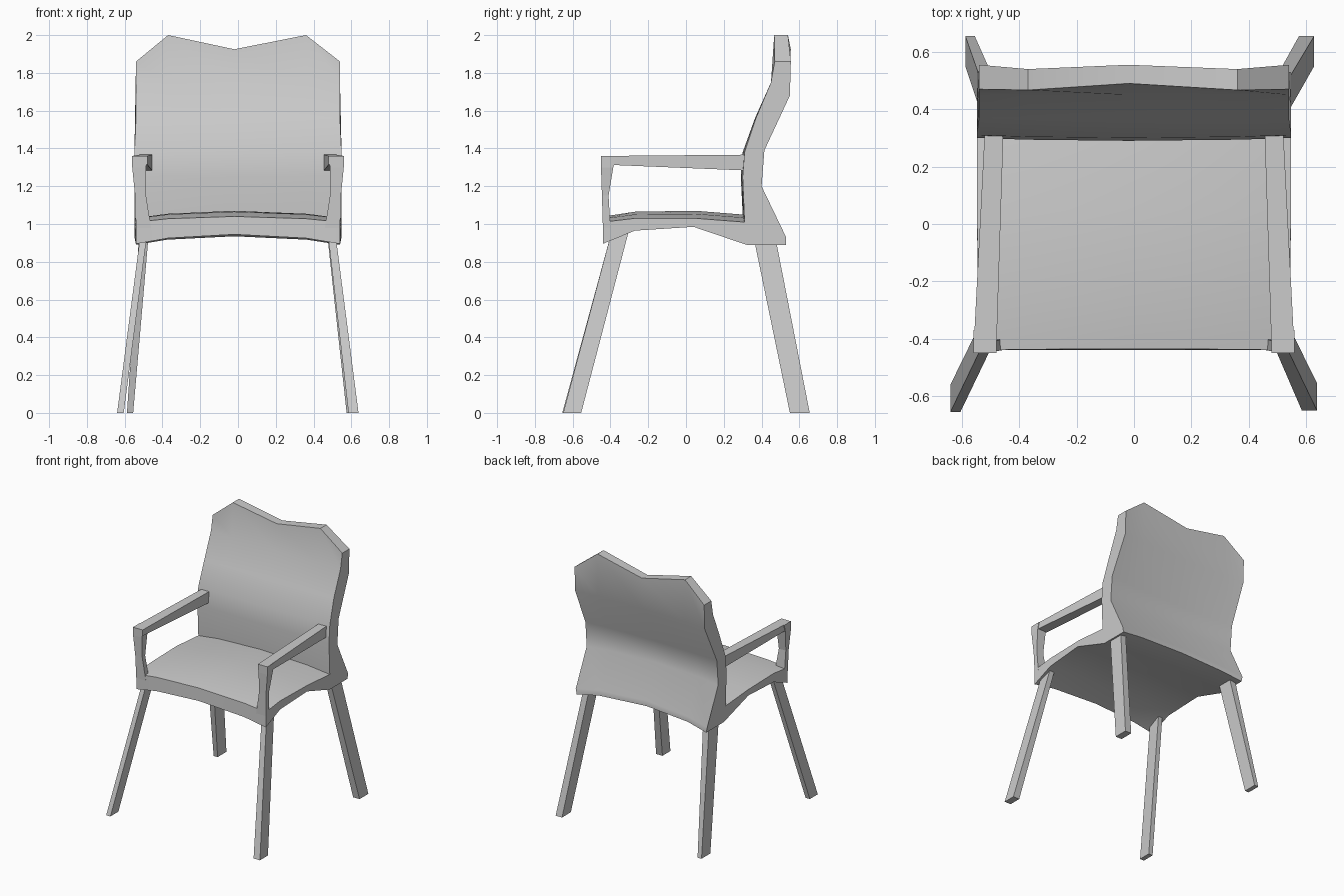
import bpy, bmesh, math

if "Cube" in bpy.data.objects:
    bpy.data.objects.remove(bpy.data.objects["Cube"])


def loft(name, sections, smooth=None):
    """Skin a row of matching closed outlines and cap both ends."""
    bm = bmesh.new()
    rings = [[bm.verts.new(p) for p in s] for s in sections]
    n = len(rings[0])
    for a, b in zip(rings, rings[1:]):
        for i in range(n):
            j = (i + 1) % n
            bm.faces.new((a[i], a[j], b[j], b[i]))
    bm.faces.new(rings[0])
    bm.faces.new(rings[-1])
    bmesh.ops.recalc_face_normals(bm, faces=bm.faces)
    me = bpy.data.meshes.new(name)
    bm.to_mesh(me)
    bm.free()
    ob = bpy.data.objects.new(name, me)
    bpy.context.collection.objects.link(ob)
    if smooth:
        bpy.ops.object.select_all(action='DESELECT')
        ob.select_set(True)
        bpy.context.view_layer.objects.active = ob
        bpy.ops.object.shade_smooth_by_angle(angle=math.radians(smooth))
    return ob


def rect(x0, x1, y0, y1, z):
    return [(x0, y0, z), (x1, y0, z), (x1, y1, z), (x0, y1, z)]


# seat and back: one bent shell; (y, z) outline at the sides and at the middle
side = [(-.44, .895), (-.27, .965), (.04, .985), (.32, .89), (.53, .89),
        (.53, .93), (.40, 1.20), (.415, 1.39), (.55, 1.68), (.555, 1.86),
        (.47, 1.86), (.45, 1.75), (.37, 1.56), (.31, 1.38), (.30, 1.25),
        (.31, 1.01), (.05, 1.03), (-.27, 1.03), (-.44, 1.01)]
middle = [(-.44, .945), (-.27, .985), (.04, 1.0), (.32, .935), (.50, .94),
          (.50, .98), (.375, 1.22), (.395, 1.39), (.53, 1.68), (.555, 1.925),
          (.49, 1.925), (.45, 1.75), (.365, 1.56), (.30, 1.38), (.29, 1.25),
          (.30, 1.05), (.05, 1.07), (-.27, 1.065), (-.435, 1.04)]
# station x, blend towards the middle outline, height of the top edge
stations = [(-.54, 0, 1.86), (-.37, .6, 2.0), (-.02, 1, 1.925),
            (.36, .6, 2.0), (.54, 0, 1.86)]
sections = []
for x, w, top in stations:
    ring = []
    for i, (a, b) in enumerate(zip(side, middle)):
        y, z = (a[k] * (1 - w) + b[k] * w for k in (0, 1))
        if i in (9, 10):
            z = top
            y -= .015 if top == 2.0 else 0
        wide = 1.015 if .9 < z < 1.5 and y > -.2 else 1.0
        ring.append((x * wide, y, z))
    sections.append(ring)
loft("seat_and_back", sections, 35)

# armrests and their front posts
for s, tag in ((-1, "left"), (1, "right")):
    loft(tag + "_arm_post", [
        rect(s * .54, s * .46, -.44, -.40, .98),
        rect(s * .545, s * .487, -.445, -.41, 1.15),
        rect(s * .56, s * .487, -.45, -.385, 1.30),
        rect(s * .56, s * .48, -.45, -.37, 1.36)])
    loft(tag + "_armrest", [
        [(s * .56, -.45, 1.315), (s * .48, -.45, 1.315),
         (s * .48, -.45, 1.36), (s * .56, -.45, 1.36)],
        [(s * .52, .33, 1.283), (s * .455, .33, 1.283),
         (s * .455, .33, 1.367), (s * .52, .33, 1.367)]])

# splayed legs: foot x range, foot y range, top x range, top y range, top z
legs = {
    "front_left_leg": (-.64, -.605, -.655, -.56, -.515, -.48, -.395, -.305, .955),
    "front_right_leg": (.585, .638, -.65, -.555, .475, .515, -.395, -.305, .955),
    "rear_left_leg": (-.588, -.555, .55, .655, -.525, -.475, .36, .475, .92),
    "rear_right_leg": (.575, .628, .55, .655, .475, .52, .36, .475, .92)}
for name, (a, b, c, d, e, f, g, h, z) in legs.items():
    loft(name, [rect(a, b, c, d, 0), rect(e, f, g, h, z)])
